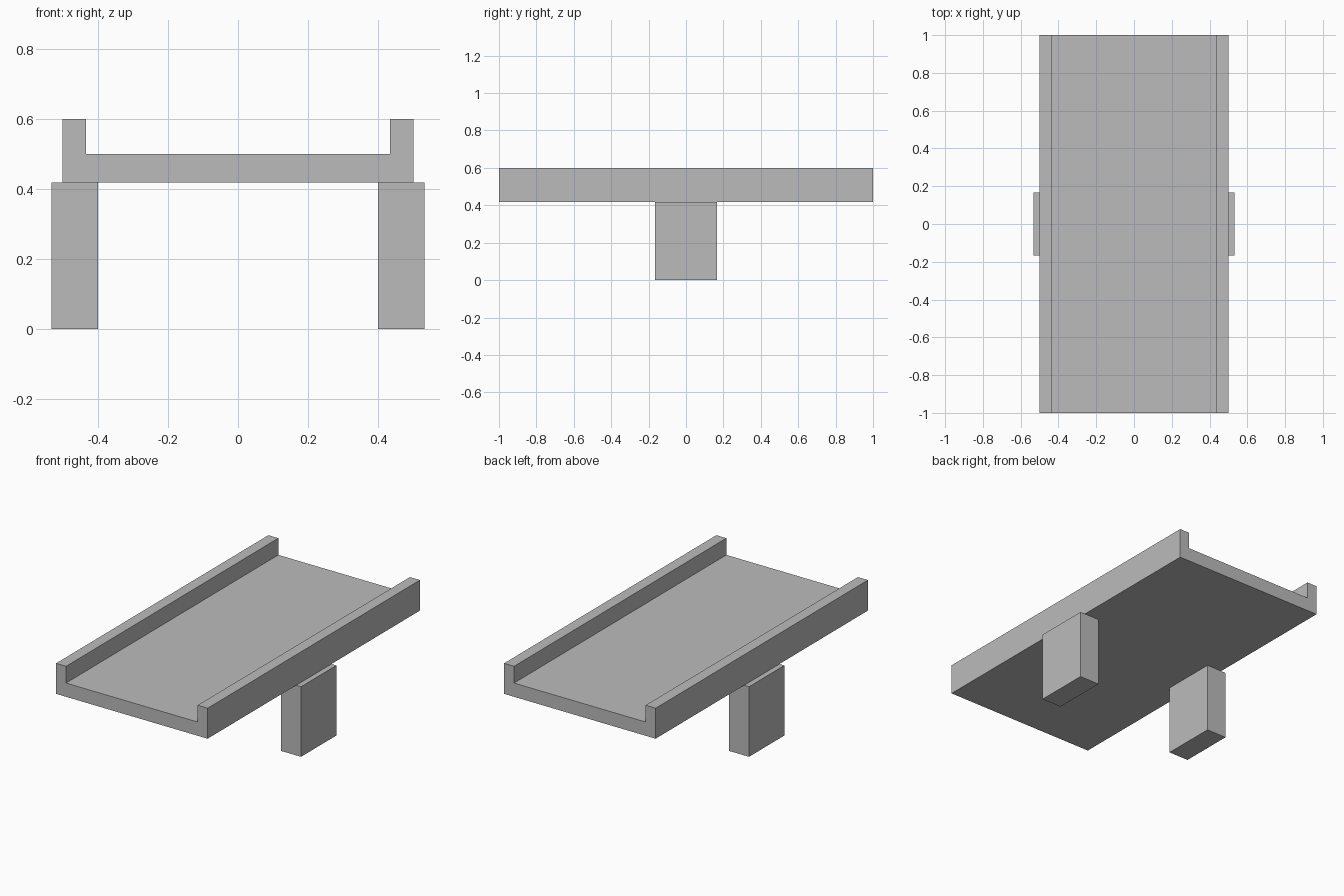
import bpy
import bmesh

cube = bpy.data.objects.get("Cube")
if cube:
    bpy.data.objects.remove(cube, do_unlink=True)

# Single concrete colour
concrete = bpy.data.materials.new("concrete_grey")
concrete.use_nodes = True
GREY = (0.5, 0.5, 0.5, 1)
concrete.diffuse_color = GREY
concrete.node_tree.nodes["Principled BSDF"].inputs["Base Color"].default_value = GREY


def extrude_profile(name, profile, half_length):
    """Extrude an x-z outline along y, centred on y = 0."""
    bm = bmesh.new()
    face = bm.faces.new([bm.verts.new((x, -half_length, z)) for x, z in profile])
    result = bmesh.ops.extrude_face_region(bm, geom=[face])
    moved = [v for v in result["geom"] if isinstance(v, bmesh.types.BMVert)]
    bmesh.ops.translate(bm, verts=moved, vec=(0, 2 * half_length, 0))
    bmesh.ops.recalc_face_normals(bm, faces=bm.faces)
    mesh = bpy.data.meshes.new(name)
    bm.to_mesh(mesh)
    bm.free()
    mesh.materials.append(concrete)
    obj = bpy.data.objects.new(name, mesh)
    bpy.context.collection.objects.link(obj)
    return obj


UNDERSIDE, ROADWAY, WALL_TOP = 0.418, 0.5, 0.6
WIDTH, WALL_INNER = 0.5, 0.434

# Deck with a raised wall along each side
right_half = [(WIDTH, UNDERSIDE), (WIDTH, WALL_TOP),
              (WALL_INNER, WALL_TOP), (WALL_INNER, ROADWAY)]
left_half = [(-x, z) for x, z in reversed(right_half)]
extrude_profile("bridge_deck", right_half + left_half, 1.0)

# Support pillars under the middle of each side
for name, side in (("left_pillar", 1), ("right_pillar", -1)):
    inner, outer = side * 0.4, side * 0.532
    extrude_profile(name, [(inner, 0), (outer, 0),
                           (outer, UNDERSIDE), (inner, UNDERSIDE)], 0.166)
